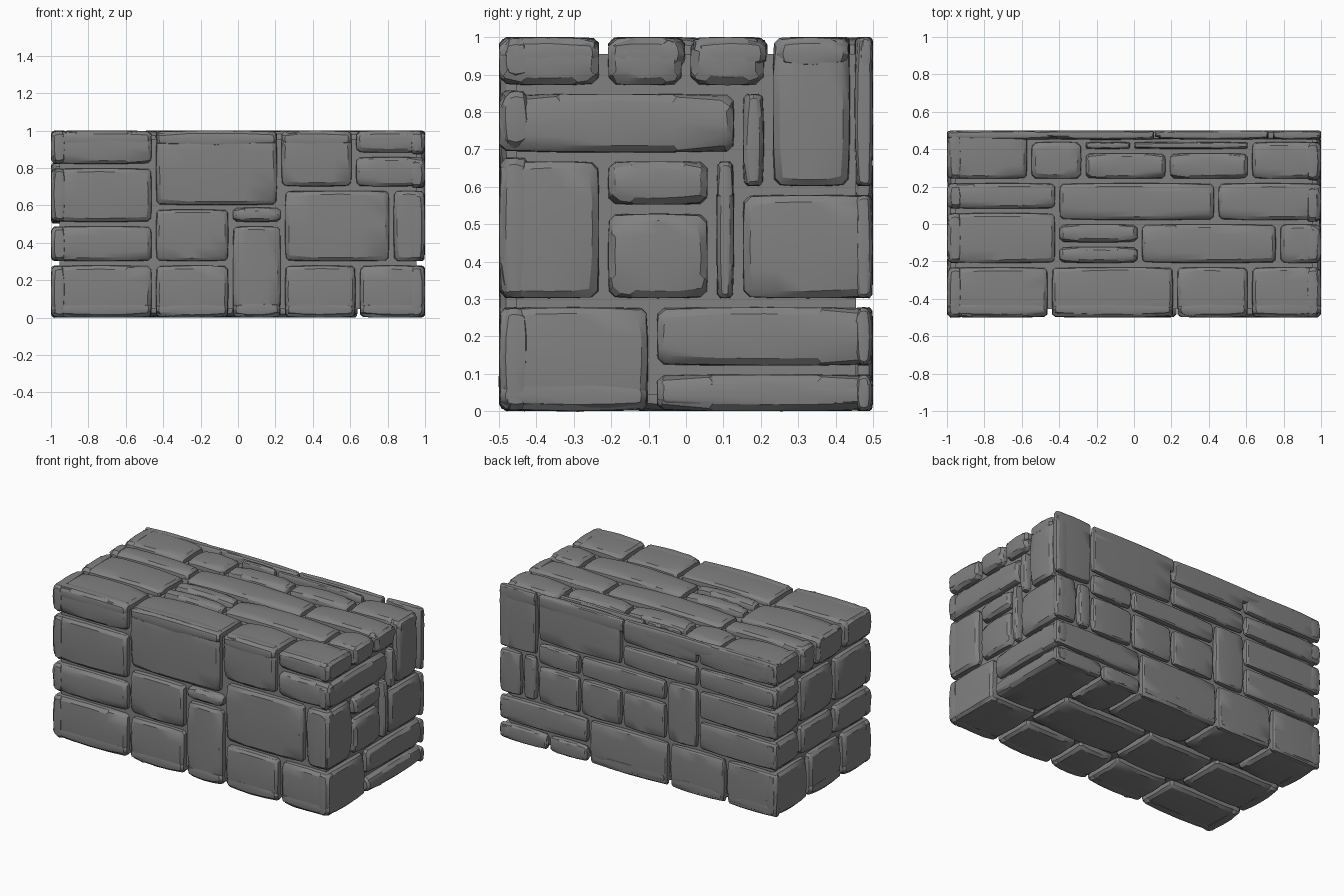
import bpy
import bmesh
import random
from math import radians
from mathutils import Vector

random.seed(4)

default_cube = bpy.data.objects.get("Cube")
if default_cube:
    bpy.data.objects.remove(default_cube, do_unlink=True)

# One grey stone colour for everything
stone_grey = bpy.data.materials.new("stone_grey")
stone_grey.use_nodes = True
grey = (0.22, 0.22, 0.22, 1)
stone_grey.diffuse_color = grey
stone_grey.node_tree.nodes["Principled BSDF"].inputs["Base Color"].default_value = grey

# Overall limits of the block, in hundredths
LOW = Vector((-100, -50, 0))
HIGH = Vector((100, 50, 100))
JOINT = 1.2

# Each side: horizontal axis, vertical axis, facing axis, faces the high end, stone depth
SIDES = {
    "front": (0, 2, 1, False, 9),
    "back": (0, 2, 1, True, 5),
    "right": (1, 2, 0, True, 9),
    "left": (1, 2, 0, False, 9),
    "top": (0, 1, 2, True, 9),
    "bottom": (0, 1, 2, False, 9),
}
meshes = {side: bmesh.new() for side in SIDES}


def finish(bm, name):
    """Turn a bmesh into a smooth shaded object with sharp edges kept."""
    mesh = bpy.data.meshes.new(name)
    bm.to_mesh(mesh)
    bm.free()
    mesh.materials.append(stone_grey)
    obj = bpy.data.objects.new(name, mesh)
    bpy.context.collection.objects.link(obj)
    bpy.ops.object.select_all(action="DESELECT")
    obj.select_set(True)
    bpy.context.view_layer.objects.active = obj
    bpy.ops.object.shade_smooth_by_angle(angle=radians(28))


def add_stone(target, low, high):
    """A worn, chamfered stone: a box whose faces bow outward in the middle."""
    bm = bmesh.new()
    bmesh.ops.create_cube(bm, size=2)
    hard = list(bm.edges)
    split = bmesh.ops.subdivide_edges(bm, edges=hard, cuts=3, use_grid_fill=True)
    centre, half = (low + high) / 2, (high - low) / 2
    thin = min(half)
    wear = min(1.6, thin * 0.4)
    for vert in bm.verts:
        unit = vert.co.copy()
        spread = unit.length_squared
        for axis in range(3):
            others = (spread - unit[axis] ** 2) / 2
            pull = wear * others ** 2 * random.uniform(0.7, 1.2)
            vert.co[axis] = centre[axis] + unit[axis] * (half[axis] - pull)
    bm.normal_update()
    rims = [e for e in bm.edges if e.calc_face_angle(0) > radians(50)]
    bmesh.ops.bevel(bm, geom=rims, offset=min(1.8, thin * 0.4), segments=1,
                    profile=0.5, affect="EDGES", clamp_overlap=True)
    bmesh.ops.scale(bm, vec=Vector((0.01, 0.01, 0.01)), verts=bm.verts)
    part = bpy.data.meshes.new("stone_part")
    bm.to_mesh(part)
    bm.free()
    target.from_mesh(part)
    bpy.data.meshes.remove(part)


def lay(side, across, along):
    """Fill every cell between the given joint lines with a stone."""
    u, v, facing, at_high, depth = SIDES[side]
    for u_start, u_end in zip(across, across[1:]):
        for v_start, v_end in zip(along, along[1:]):
            low, high = LOW.copy(), HIGH.copy()
            for axis, start, end in ((u, u_start, u_end), (v, v_start, v_end)):
                low[axis] = start if start == LOW[axis] else start + JOINT
                high[axis] = end if end == HIGH[axis] else end - JOINT
            if at_high:
                low[facing] = high[facing] - depth
            else:
                high[facing] = low[facing] + depth
            add_stone(meshes[side], low, high)


# Front wall
lay("front", across=(-100, -45), along=(0, 29, 50, 81, 100))
lay("front", across=(-45, 22), along=(59, 100))
lay("front", across=(22, 62), along=(69, 100))
lay("front", across=(62, 100), along=(69, 87, 100))
lay("front", across=(-45, -4), along=(0, 29, 59))
lay("front", across=(-4, 24), along=(0, 50, 60))
lay("front", across=(24, 82, 100), along=(29, 69))
lay("front", across=(24, 64, 100), along=(0, 29))

# Wall at the +x end
lay("right", across=(-50, -22, 0, 22), along=(86, 100))
lay("right", across=(22, 45, 50), along=(59, 100))
lay("right", across=(-50, 14), along=(68, 86))
lay("right", across=(14, 22), along=(59, 86))
lay("right", across=(-50, -22), along=(29, 68))
lay("right", across=(-22, 7), along=(29, 54, 68))
lay("right", across=(7, 14), along=(29, 68))
lay("right", across=(14, 50), along=(29, 59))
lay("right", across=(-50, -9), along=(0, 29))
lay("right", across=(-9, 50), along=(0, 11, 29))

# Wall at the -x end
lay("left", across=(-50, -22, 7, 23), along=(81, 100))
lay("left", across=(-50, -12, 23), along=(29, 50, 81))
lay("left", across=(23, 50), along=(29, 49, 69, 84, 100))
lay("left", across=(-50, -20, 15, 50), along=(0, 29))

# Back wall
lay("back", across=(73, 100), along=(59, 100))
lay("back", across=(12, 73), along=(69, 100))
lay("back", across=(-43, 12), along=(69, 84, 100))
lay("back", across=(-100, -43), along=(29, 49, 69, 84, 100))
lay("back", across=(-43, -20), along=(29, 69))
lay("back", across=(-20, 42, 73), along=(54, 69))
lay("back", across=(-20, 12, 42, 73), along=(29, 54))
lay("back", across=(73, 84, 100), along=(29, 59))
lay("back", across=(36, 100), along=(11, 29))
lay("back", across=(36, 65, 100), along=(0, 11))
lay("back", across=(-100, -63, -22, 36), along=(0, 29))

# Top paving
lay("top", across=(-100, -56), along=(23, 50))
lay("top", across=(-56, -27), along=(23, 45))
lay("top", across=(-27, 18, 62), along=(23, 39))
lay("top", across=(-27, -1, 62), along=(39, 45))
lay("top", across=(62, 100), along=(23, 45))
lay("top", across=(-56, 10, 73, 100), along=(45, 50))
lay("top", across=(-100, -41), along=(-22, 7, 23))
lay("top", across=(-41, 44, 100), along=(1, 23))
lay("top", across=(-41, 3), along=(-22, -11, 1))
lay("top", across=(3, 77, 100), along=(-22, 1))
lay("top", across=(-100, -45, 22, 62, 100), along=(-50, -22))

# Underside
lay("bottom", across=(64, 100), along=(-50, -9, 50))
lay("bottom", across=(-100, -45, -4, 24, 64), along=(-50, -20))
lay("bottom", across=(-100, -50, 0, 64), along=(-20, 15))
lay("bottom", across=(-100, -63, -22, 36, 64), along=(15, 50))

for side, bm in meshes.items():
    finish(bm, side + "_stones")

# Mortar core seen at the bottom of the joints
core = bmesh.new()
bmesh.ops.create_cube(core, size=1)
for vert in core.verts:
    for axis in range(3):
        edge = HIGH[axis] - 4.5 if vert.co[axis] > 0 else LOW[axis] + 4.5
        vert.co[axis] = edge / 100
finish(core, "mortar_core")
